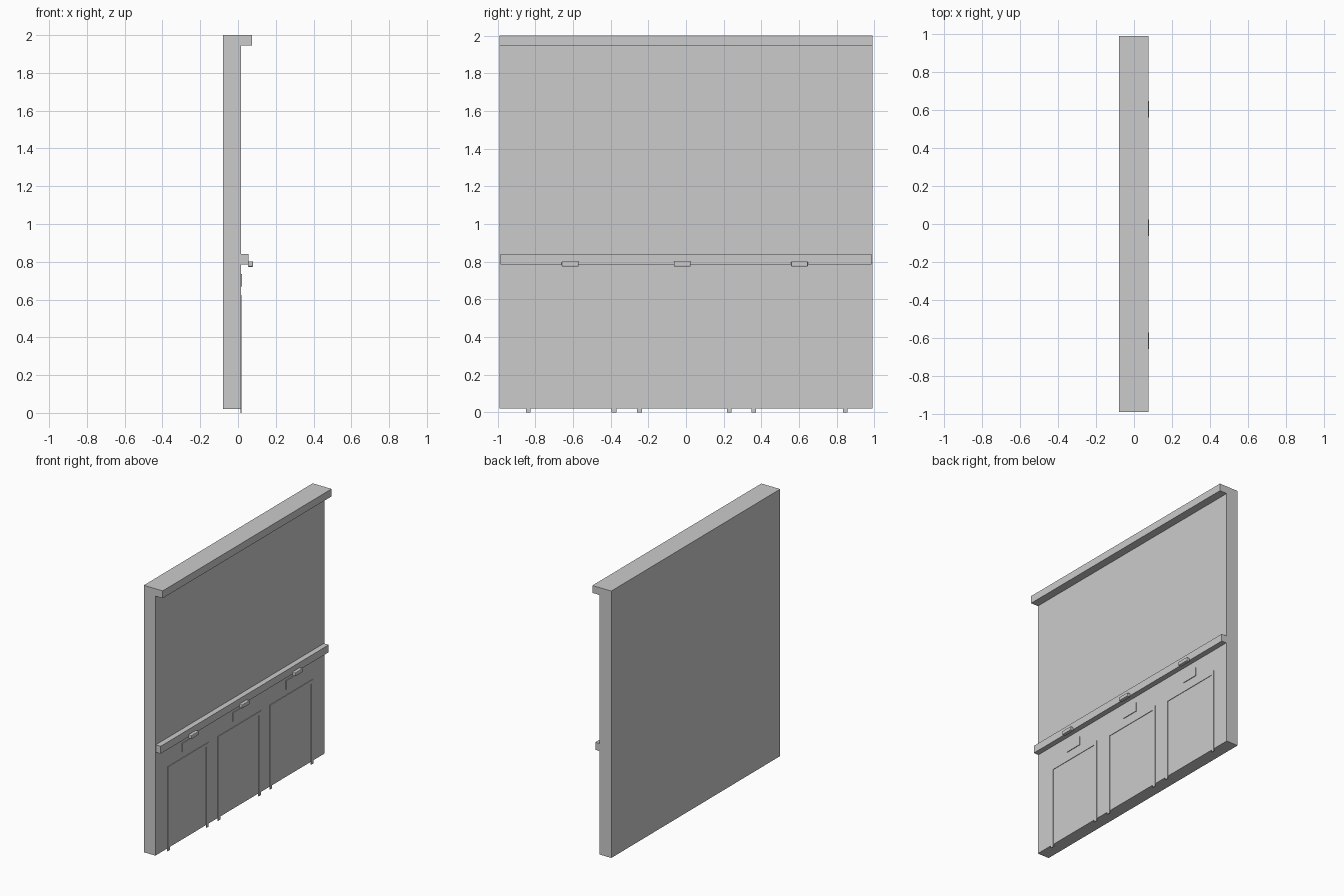
import bpy, bmesh

if "Cube" in bpy.data.objects:
    bpy.data.objects.remove(bpy.data.objects["Cube"])


def add_object(name, bm):
    mesh = bpy.data.meshes.new(name)
    bmesh.ops.recalc_face_normals(bm, faces=bm.faces)
    bm.to_mesh(mesh)
    bm.free()
    obj = bpy.data.objects.new(name, mesh)
    bpy.context.collection.objects.link(obj)
    return obj


def box(name, x, y, z, bevel=0):
    """Box from (min, max) ranges, with optional chamfered edges."""
    bm = bmesh.new()
    bmesh.ops.create_cube(bm, size=1)
    for v in bm.verts:
        v.co = [r[0] + (c + 0.5) * (r[1] - r[0]) for c, r in zip(v.co, (x, y, z))]
    if bevel:
        bmesh.ops.bevel(bm, geom=bm.edges[:], offset=bevel, segments=2,
                        profile=0.5, affect='EDGES')
    return add_object(name, bm)


def door_frame(name, y0, y1, top, width, x0, x1):
    """Upside-down U outline extruded out from the wall."""
    w = width
    outline = [(y0 - w, 0), (y0 - w, top + w), (y1 + w, top + w), (y1 + w, 0),
               (y1, 0), (y1, top), (y0, top), (y0, 0)]
    bm = bmesh.new()
    face = bm.faces.new([bm.verts.new((x0, y, z)) for y, z in outline])
    ext = bmesh.ops.extrude_face_region(bm, geom=[face])
    moved = [g for g in ext["geom"] if isinstance(g, bmesh.types.BMVert)]
    bmesh.ops.translate(bm, vec=(x1 - x0, 0, 0), verts=moved)
    return add_object(name, bm)


# Wall slab, overhanging cap and ledge rail
FACE = 0.015
box("wall_panel", (-0.08, FACE), (-0.99, 0.99), (0.02, 1.945))
box("top_cap", (-0.08, 0.075), (-0.99, 0.99), (1.945, 2.0))
box("ledge_rail", (FACE, 0.055), (-0.985, 0.985), (0.785, 0.84))

# Three bays: clip on the rail, label plate, door frame
bays = [(-0.615, -0.825, -0.395), (-0.02, -0.235, 0.217), (0.603, 0.373, 0.833)]
for i, (c, y0, y1) in enumerate(bays, 1):
    box(f"rail_clip_{i}", (0.052, 0.08), (c - 0.045, c + 0.045), (0.773, 0.802), 0.006)
    box(f"label_plate_{i}", (FACE - 0.003, FACE + 0.005), (c - 0.065, c + 0.065), (0.67, 0.735))
    door_frame(f"door_frame_{i}", y0, y1, 0.6, 0.025, FACE - 0.002, FACE + 0.004)
